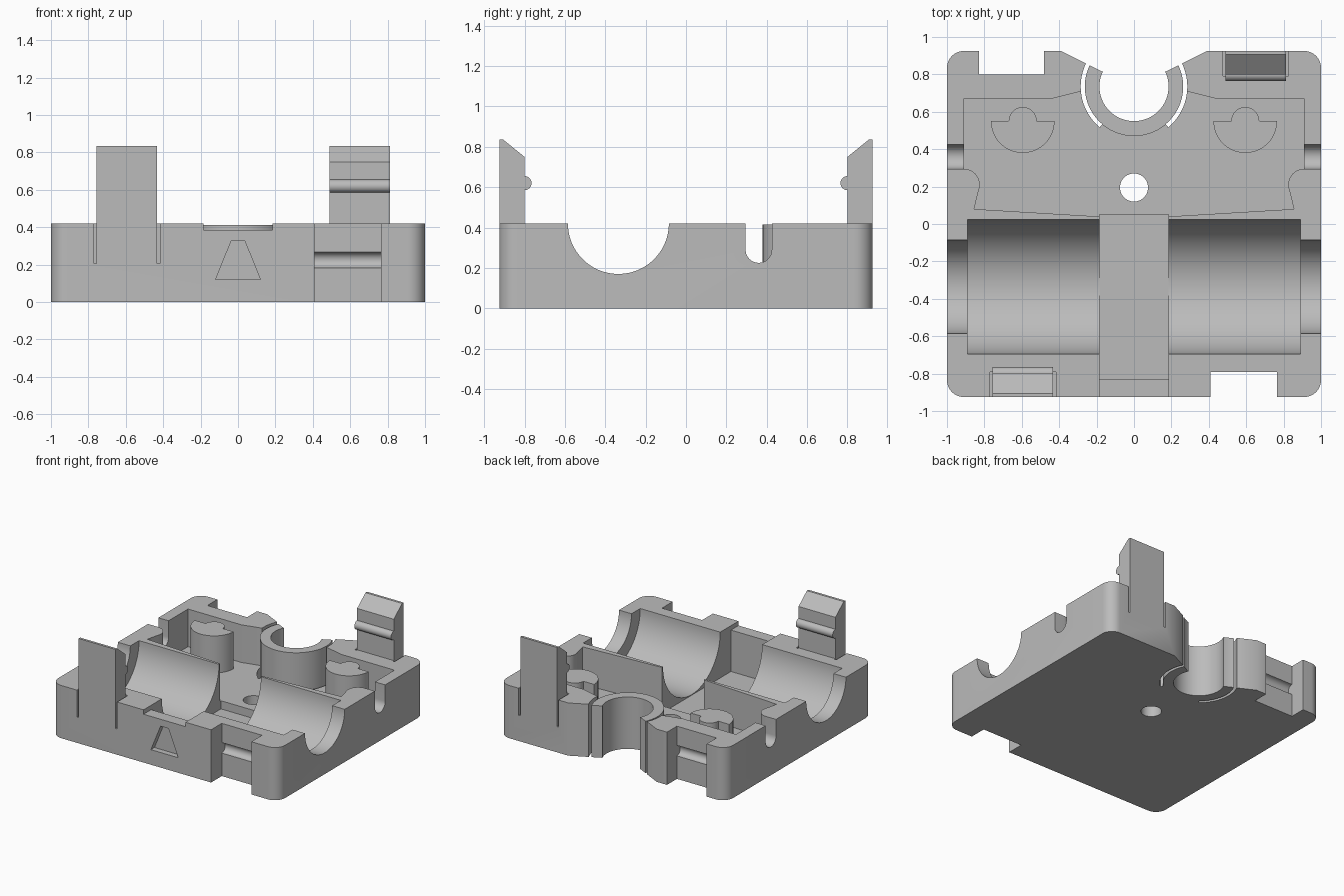
import bpy, bmesh
from math import cos, sin, radians
from mathutils import Vector

if "Cube" in bpy.data.objects:
    bpy.data.objects.remove(bpy.data.objects["Cube"])

grey = bpy.data.materials.new("plain grey")
grey.use_nodes = True
GREY = (0.5, 0.5, 0.5, 1)
grey.diffuse_color = GREY
grey.node_tree.nodes["Principled BSDF"].inputs["Base Color"].default_value = GREY

TOP = 0.42      # rim height
FLOOR = 0.12    # rear cavity floor


def prism(name, pts, axis, lo, hi):
    """Extrude a 2D outline along an axis."""
    place = {"x": lambda p, h: (h, p[0], p[1]),
             "y": lambda p, h: (p[0], h, p[1]),
             "z": lambda p, h: (p[0], p[1], h)}[axis]
    bm = bmesh.new()
    face = bm.faces.new([bm.verts.new(place(p, lo)) for p in pts])
    ext = bmesh.ops.extrude_face_region(bm, geom=[face])
    shift = Vector(place((0, 0), hi - lo))
    bmesh.ops.translate(bm, vec=shift, verts=[v for v in ext["geom"] if isinstance(v, bmesh.types.BMVert)])
    bmesh.ops.recalc_face_normals(bm, faces=bm.faces)
    mesh = bpy.data.meshes.new(name)
    bm.to_mesh(mesh)
    bm.free()
    mesh.materials.append(grey)
    obj = bpy.data.objects.new(name, mesh)
    bpy.context.collection.objects.link(obj)
    return obj


def arc(cx, cy, r, a0, a1, n=24):
    steps = [radians(a0 + (a1 - a0) * i / n) for i in range(n + 1)]
    return [(cx + r * cos(a), cy + r * sin(a)) for a in steps]


def circle(cx, cy, r, n=64):
    return arc(cx, cy, r, 0, 360, n)[:-1]


def rect(x0, y0, x1, y1):
    return [(x0, y0), (x1, y0), (x1, y1), (x0, y1)]


def mirror(pts):
    return [(-x, y) for x, y in reversed(pts)]


def combine(target, pts, axis, lo, hi, op="DIFFERENCE"):
    """Add or remove a prism from the target."""
    tool = prism("tool", pts, axis, lo, hi)
    mod = target.modifiers.new("cut", "BOOLEAN")
    mod.operation, mod.solver, mod.object = op, "EXACT", tool
    bpy.context.view_layer.objects.active = target
    bpy.ops.object.modifier_apply(modifier=mod.name)
    bpy.data.objects.remove(tool)


# Rounded block
R, W, D = 0.09, 1.0, 0.925
corners = [(W - R, D - R, 0), (R - W, D - R, 90), (R - W, R - D, 180), (W - R, R - D, 270)]
outline = [p for x, y, a in corners for p in arc(x, y, R, a, a + 90, 10)]
body = prism("housing", outline, "z", 0, TOP)

# Rear cavity with rounded side bosses
half = [(0.185, 0.04), (0.855, 0.08)] + arc(0.91, 0.21, 0.085, 200, 90, 12)
half += [(0.91, 0.67), (0.44, 0.67), (0.26, 0.715)]
combine(body, half + mirror(half), "z", FLOOR, 1)
combine(body, circle(0, 0.735, 0.285), "z", FLOOR, 1)

# Stepped lengthwise bore and central pocket
bore_y = -0.335
combine(body, circle(bore_y, TOP, 0.25, 96), "x", -1.1, 1.1)
for s in (-1, 1):
    lo, hi = sorted((s * 0.16, s * 0.89))
    combine(body, circle(bore_y, TOP, 0.36, 96), "x", lo, hi)
combine(body, rect(-0.185, -0.83, 0.185, 0.05), "z", 0.055, 1)
combine(body, rect(-0.185, -1.1, 0.185, -0.8), "z", 0.385, 1)

# Rear bearing ring, open at the back, with relief slits
combine(body, circle(0, 0.735, 0.265), "z", 0, 0.413, "UNION")
combine(body, circle(0, 0.735, 0.185), "z", -0.1, 1)
combine(body, [(-0.17, 0.815), (0.17, 0.815), (0.41, 0.935), (0.41, 1.1), (-0.41, 1.1), (-0.41, 0.935)],
        "z", -0.1, 1)
slit = arc(0, 0.735, 0.263, 150, 230) + arc(0, 0.735, 0.285, 230, 150)
combine(body, slit, "z", -0.1, 1)
combine(body, mirror(slit), "z", -0.1, 1)

# Floor hole
combine(body, circle(0, 0.195, 0.075, 48), "z", -0.1, 1)

# Round-bottomed side slots
slot = [(0.425, 0.6), (0.295, 0.6)] + arc(0.36, 0.29, 0.065, 180, 360, 16)
for lo, hi in ((-1.1, -0.9), (0.9, 1.1)):
    combine(body, slot, "x", lo, hi)

# Clip receivers with latch grooves
for x0, x1, s, wall in ((0.41, 0.765, -1, 0.79), (-0.83, -0.48, 1, 0.80)):
    y0, y1 = sorted((s * wall, s * 1.1))
    combine(body, rect(x0, y0, x1, y1), "z", -0.1, 1)
    combine(body, circle(s * wall, 0.225, 0.042, 32), "x", x0, x1)

# Tapered mark sunk in the front
combine(body, [(-0.12, 0.12), (0.12, 0.12), (0.035, 0.33), (-0.035, 0.33)], "y", -1.1, -0.88)

# Spring clips with narrow gaps beside them
clips = (("front_clip", -0.757, -0.432, -1), ("rear_clip", 0.49, 0.813, 1))
parts = [body]
for name, x0, x1, s in clips:
    for a, b in ((x0 - 0.014, x0), (x1, x1 + 0.014)):
        y0, y1 = sorted((s * 0.79, s * 1.1))
        combine(body, rect(a, y0, b, y1), "z", 0.205, 1)
    profile = [(0.925, 0.41), (0.925, 0.835), (0.905, 0.835), (0.80, 0.75), (0.80, 0.655)]
    profile += arc(0.80, 0.62, 0.035, 90, 270, 16) + [(0.80, 0.41)]
    parts.append(prism(name, [(s * y, z) for y, z in profile], "x", x0, x1))

# Locating pegs: half disc with a small round boss
peg = arc(0.595, 0.55, 0.17, 180, 360, 32) + arc(0.595, 0.55, 0.075, 0, 180, 20)
parts.append(prism("left_peg", peg, "z", FLOOR - 0.02, 0.415))
parts.append(prism("right_peg", mirror(peg), "z", FLOOR - 0.02, 0.415))

# Smooth curved surfaces, keep edges sharp
bpy.ops.object.select_all(action="DESELECT")
for obj in parts:
    obj.select_set(True)
bpy.context.view_layer.objects.active = body
bpy.ops.object.shade_smooth_by_angle()
